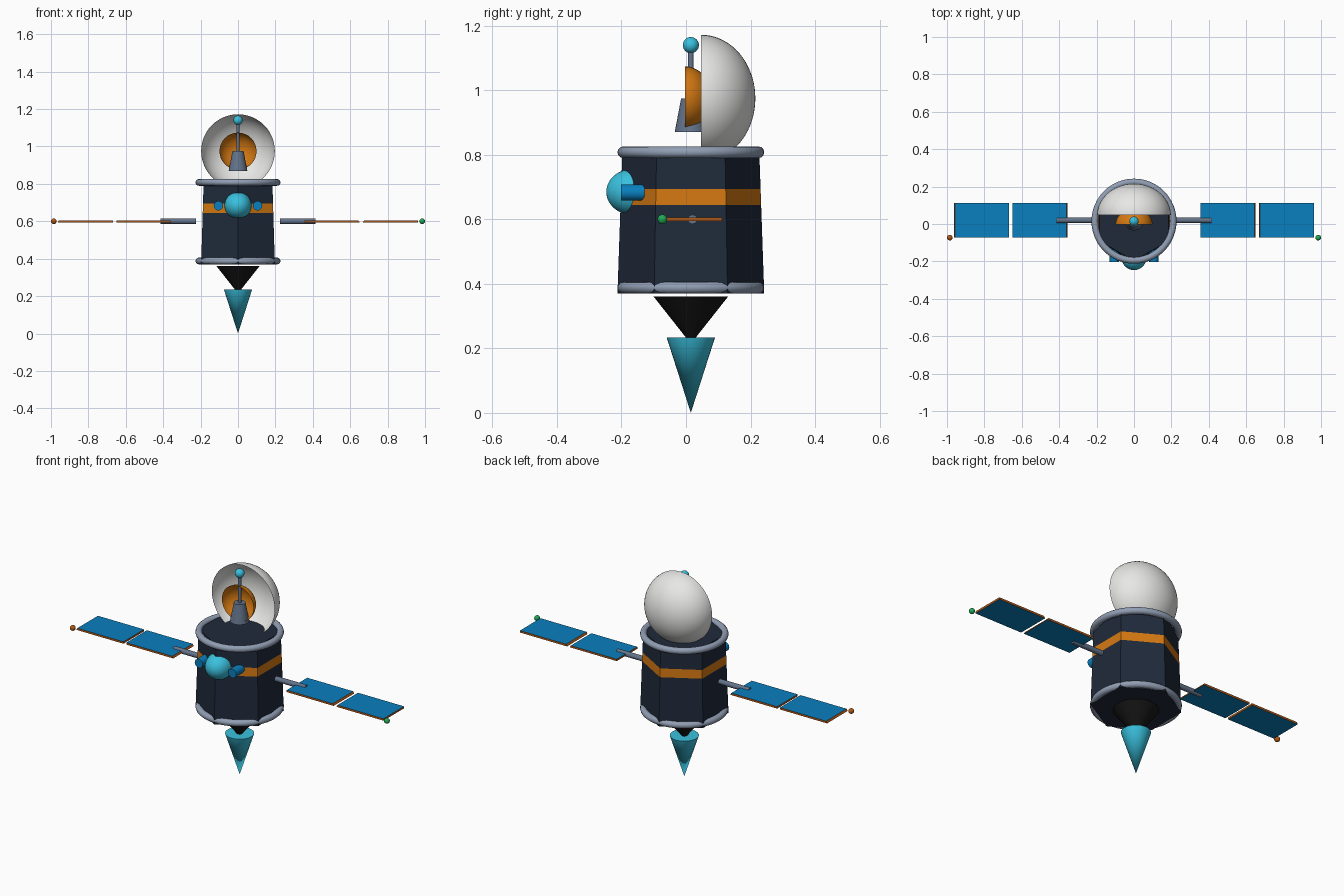
import bpy, bmesh, math
from mathutils import Vector

if "Cube" in bpy.data.objects:
    bpy.data.objects.remove(bpy.data.objects["Cube"])

CY = 0.015  # y of the main axis


def material(name, rgb):
    m = bpy.data.materials.new(name)
    m.diffuse_color = (*rgb, 1)
    m.use_nodes = True
    m.node_tree.nodes["Principled BSDF"].inputs["Base Color"].default_value = m.diffuse_color
    return m


NAVY = material("hull navy", (0.014, 0.023, 0.043))
RING = material("ring grey", (0.28, 0.34, 0.45))
SLATE = material("slate grey", (0.127, 0.174, 0.258))
WHITE = material("dish white", (0.80, 0.80, 0.79))
ORANGE = material("orange", (0.66, 0.19, 0.006))
BROWN = material("burnt orange", (0.456, 0.10, 0.008))
BLUE = material("panel blue", (0.003, 0.215, 0.52))
CYAN = material("cyan", (0.042, 0.53, 0.73))
GREEN = material("green", (0.015, 0.40, 0.09))
BLACK = material("nozzle black", (0.008, 0.008, 0.008))


def finish(bm, name, mats, smooth=True):
    bmesh.ops.remove_doubles(bm, verts=bm.verts, dist=1e-5)
    bmesh.ops.recalc_face_normals(bm, faces=bm.faces)
    me = bpy.data.meshes.new(name)
    bm.to_mesh(me)
    bm.free()
    for m in mats:
        me.materials.append(m)
    ob = bpy.data.objects.new(name, me)
    bpy.context.collection.objects.link(ob)
    if smooth:
        bpy.ops.object.select_all(action='DESELECT')
        ob.select_set(True)
        bpy.context.view_layer.objects.active = ob
        bpy.ops.object.shade_smooth_by_angle(angle=math.radians(40))
    return ob


def lathe(name, profile, mats, origin=(0, CY, 0), axis=(0, 0, 1), segs=32,
          caps=True, smooth=True):
    """Revolve (radius, height) points around an axis."""
    bm = bmesh.new()
    rot = Vector((0, 0, 1)).rotation_difference(Vector(axis))
    rings = []
    for r, h in profile:
        ring = []
        for i in range(segs):
            a = math.pi / 2 + 2 * math.pi * i / segs
            p = Vector((r * math.cos(a), r * math.sin(a), h))
            ring.append(bm.verts.new(rot @ p + Vector(origin)))
        rings.append(ring)
    for k in range(len(rings) - 1):
        lo, hi = rings[k], rings[k + 1]
        for i in range(segs):
            j = (i + 1) % segs
            f = bm.faces.new((lo[i], lo[j], hi[j], hi[i]))
            f.material_index = 1 if len(mats) > 1 and k == 1 else 0
    if caps:
        for ring, (r, h) in ((rings[0], profile[0]), (rings[-1], profile[-1])):
            if r > 1e-4:
                bm.faces.new(ring)
    return finish(bm, name, mats, smooth)


def arc(radius, depth, start=0.0, steps=14):
    """Ellipse arc profile ending at the pole."""
    pts = []
    for i in range(steps + 1):
        a = start + (math.pi / 2 - start) * i / steps
        pts.append((max(radius * math.cos(a), 1e-6), depth * math.sin(a)))
    return pts


def ball(name, loc, r, mat):
    return lathe(name, arc(r, r, -math.pi / 2, 16), [mat], loc, segs=24, caps=False)


# Six-sided tapered hull with a painted band
def hull_r(z):
    return 0.2275 - 0.0155 * (z - 0.37) / 0.445


lathe("hull", [(hull_r(z), z) for z in (0.37, 0.645, 0.694, 0.815)],
      [NAVY, ORANGE], segs=6, smooth=False)

# Round rims at both ends of the hull
for name, z in (("lower_rim", 0.388), ("upper_rim", 0.808)):
    bpy.ops.mesh.primitive_torus_add(location=(0, CY, z), major_radius=0.2095,
                                     minor_radius=0.018, major_segments=48,
                                     minor_segments=12)
    rim = bpy.context.object
    rim.name = name
    rim.data.materials.append(RING)
    bpy.ops.object.shade_smooth_by_angle(angle=math.radians(40))

# Engine nozzle and exhaust cone
lathe("nozzle", [(0.014, 0.232), (0.115, 0.36)], [BLACK])
lathe("exhaust", [(1e-6, 0.0), (0.075, 0.234)], [CYAN])

# Dish, inner reflector and antenna
lathe("dish", arc(0.197, 0.168, steps=18), [WHITE], (0, 0.047, 0.975), (0, 1, 0),
      segs=48, caps=False)
lathe("reflector", arc(0.099, 0.084), [ORANGE], (0, -0.003, 0.975), (0, 1, 0),
      caps=False)
lathe("antenna_base", [(0.05, 0.87), (0.03, 0.975)], [SLATE])
lathe("antenna_mast", [(0.009, 0.97), (0.009, 1.13)], [SLATE], segs=16)
ball("antenna_tip", (0, CY, 1.14), 0.025, CYAN)

# Front lens and the small thrusters beside it
lathe("lens", arc(0.072, 0.084), [CYAN], (0, -0.163, 0.685), (0, -1, 0))
for side, label in ((-1, "left"), (1, "right")):
    lathe(label + "_thruster", [(0.025, 0.0), (0.025, 0.074)], [BLUE],
          (side * 0.105, -0.128, 0.683), (0, -1, 0), segs=20)
    # Boom holding the panels
    lathe(label + "_boom", [(0.0145, 0.225), (0.0145, 0.414)], [SLATE],
          (0, CY + 0.005, 0.6), (side, 0, 0), segs=16)
    # Lamp at the far corner
    ball(label + "_lamp", (side * 0.985, -0.073, 0.6), 0.015,
         GREEN if side > 0 else BROWN)


def panel(name, x0, x1, sloped_end):
    """Thin panel: blue faces, burnt orange edges, one end edge sloped."""
    bm = bmesh.new()
    bmesh.ops.create_cube(bm, size=1)
    for v in bm.verts:
        end = 1 if v.co.x > 0 else -1
        x = x1 if end > 0 else x0
        if end == sloped_end and v.co.z > 0:
            x -= end * 0.006
        v.co = Vector((x, 0.02 + v.co.y * 0.184, 0.6 + v.co.z * 0.011))
    bm.normal_update()
    for f in bm.faces:
        f.material_index = 0 if abs(f.normal.z) > 0.95 else 1
    finish(bm, name, [BLUE, BROWN], smooth=False)


# Four solar panels
panel("left_outer_panel", -0.963, -0.668, -1)
panel("left_inner_panel", -0.65, -0.356, 1)
panel("right_inner_panel", 0.356, 0.65, 1)
panel("right_outer_panel", 0.668, 0.963, -1)
